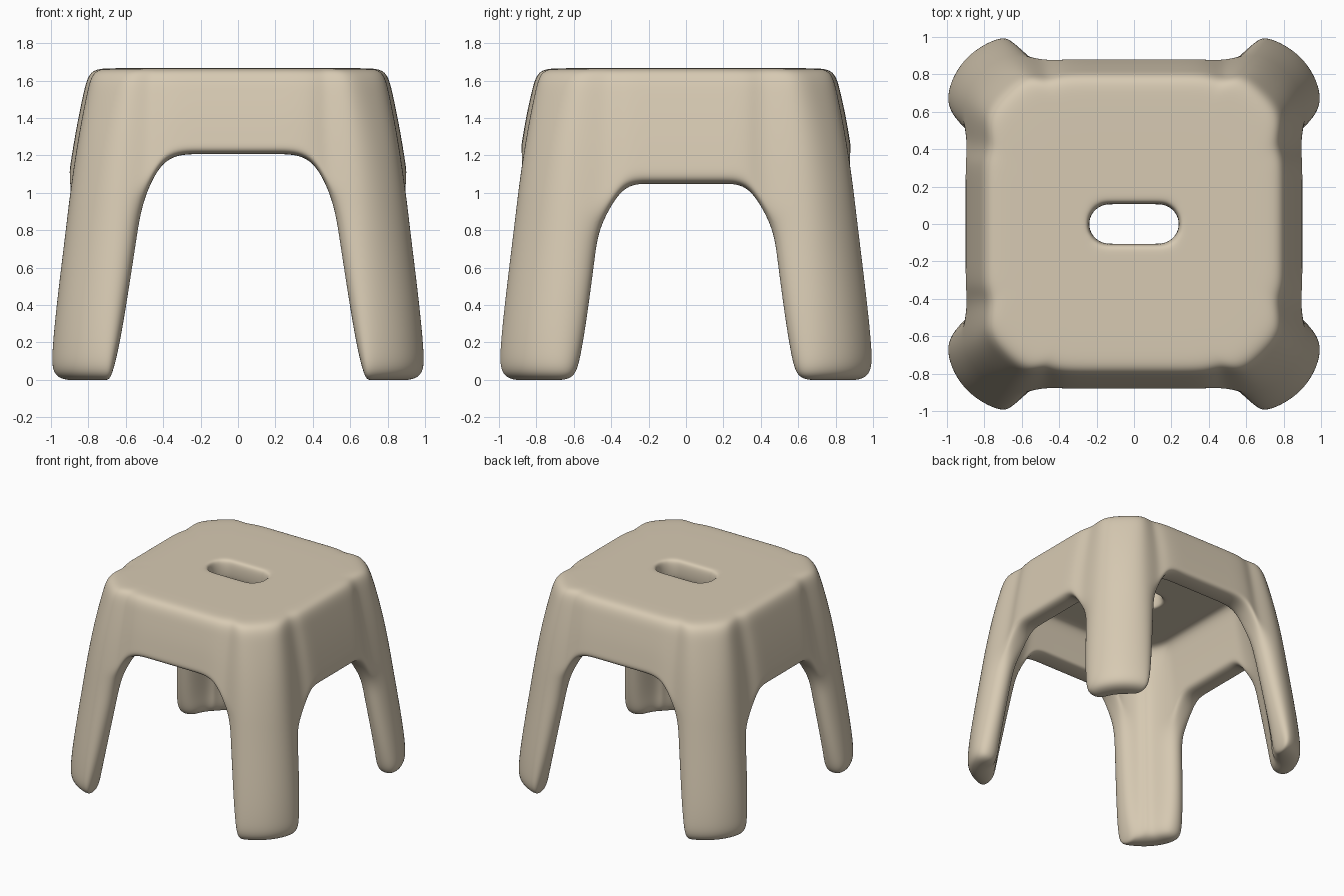
import bpy, bmesh
from math import cos, sin, pi
from mathutils import Vector

cube = bpy.data.objects.get("Cube")
if cube:
    bpy.data.objects.remove(cube, do_unlink=True)

mat = bpy.data.materials.new("warm_beige")
mat.use_nodes = True
beige = (0.68, 0.59, 0.45, 1)
mat.diffuse_color = beige
bsdf = mat.node_tree.nodes["Principled BSDF"]
bsdf.inputs["Base Color"].default_value = beige
bsdf.inputs["Roughness"].default_value = 0.6

# Outer half-width of the body by height
TAPER = [(-0.1, 1.015), (0.2, 1.013), (1.15, 0.897), (1.45, 0.848), (1.6, 0.81), (1.7, 0.785)]
# Lower edge height of each column, from front middle round the corner to side middle
ARCH = [1.205, 1.205, 1.205, 0.96, 0.93, 0.9, 0.86, 0.82, 1.045, 1.045, 1.045]
LEG_ROWS = [-0.008, 0.17, 0.45, 0.8]
SKIRT_ROWS = [0, 0.2, 0.6, 1]
WALL, SEAT_TOP, SEAT_BOTTOM = 0.18, 1.667, 1.5
COLS, LEG_COLS = range(11), range(3, 8)


def half_width(z):
    for (z0, w0), (z1, w1) in zip(TAPER, TAPER[1:]):
        if z <= z1:
            return w0 + (w1 - w0) * (z - z0) / (z1 - z0)
    return TAPER[-1][1]


def section(col, z, inner):
    """Point on the wall at a height; the quarter lies in +x, -y."""
    w = half_width(z)
    wall = w - (WALL if inner else 0)
    # Legs are diagonal slabs with rounded ends
    edge_wall = wall if inner else w - 0.035
    shoulder = w - (0.295 if inner else 0.315 - 0.055 * z)
    shoulder_wall = w - 0.235 if inner else w
    corner = w - (0.28 if inner else 0.105)
    foot_round = max(0, 0.2 - z) * 0.12
    front_edge = max(0.655 - 0.155 * z, 0.47) + foot_round
    side_edge = max(0.565 - 0.13 * z, 0.42) + foot_round
    if col < 3:
        return Vector(((0, 0.2, 0.4)[col], -wall, z))
    if col > 7:
        return Vector((wall, -(0.34, 0.2, 0)[col - 8], z))
    return (Vector((front_edge, -edge_wall, z)),
            Vector((shoulder, -shoulder_wall, z)),
            Vector((corner, -corner, z)),
            Vector((shoulder_wall, -shoulder, z)),
            Vector((edge_wall, -side_edge, z)))[col - 3]


def slot(col, z):
    """Rounded hand hole outline."""
    if col < 2:
        return Vector((0.07 * col, -0.104, z))
    a = pi / 2 * (10 - col) / 8
    return Vector((0.13 + 0.108 * cos(a), -0.104 * sin(a), z))


def column(col, inner):
    """All points of one column, from foot (or arch) up and in to the hand hole."""
    pts, za = {}, ARCH[col]
    if col in LEG_COLS:
        for r, t in enumerate(LEG_ROWS):
            pts[r] = section(col, za * t, inner)
    top = 1.38 if inner else 1.54
    for r, t in enumerate(SKIRT_ROWS):
        pts[4 + r] = section(col, za + (top - za) * t, inner)
    seat_z = SEAT_BOTTOM if inner else SEAT_TOP
    rim = section(col, seat_z if inner else seat_z - 0.006, inner)
    hole = slot(col, seat_z)
    pts[8] = rim
    ring = Vector((rim.x * 0.87, rim.y * 0.87, seat_z))
    for r, t in enumerate((0, 0.5, 0.92, 1)):
        pts[9 + r] = ring.lerp(hole, t)
    return pts


# Quarter of the stool: outer and inner skins joined by a rim
bm = bmesh.new()
skins = []
for inner in (False, True):
    skins.append({(r, c): bm.verts.new(p)
                  for c in COLS for r, p in column(c, inner).items()})
outer, inside = skins
for skin in skins:
    for r in range(12):
        for c in range(10):
            keys = [(r, c), (r, c + 1), (r + 1, c + 1), (r + 1, c)]
            if all(k in skin for k in keys):
                bm.faces.new([skin[k] for k in keys])

partner = {v: inside[k] for k, v in outer.items()}
place = {v: k for k, v in outer.items()}
for e in list(bm.edges):
    a, b = e.verts
    if a not in partner or not e.is_boundary:
        continue
    if place[a][1] == place[b][1] and place[a][1] in (0, 10):
        continue  # mirror seams stay open
    bm.faces.new((a, b, partner[b], partner[a]))
bmesh.ops.recalc_face_normals(bm, faces=bm.faces)
# Make sure the seat faces upward
seat_face = next(f for f in bm.faces if all(v in place and place[v][0] in (9, 10) for v in f.verts))
if seat_face.normal.z < 0:
    bmesh.ops.reverse_faces(bm, faces=bm.faces)
for f in bm.faces:
    f.smooth = True

mesh = bpy.data.meshes.new("stool_body")
bm.to_mesh(mesh)
bm.free()
mesh.materials.append(mat)
stool = bpy.data.objects.new("stool_body", mesh)
bpy.context.collection.objects.link(stool)

# Mirror to four legs and round everything off
mirror = stool.modifiers.new("Mirror", 'MIRROR')
mirror.use_axis = (True, True, False)
mirror.use_clip = True
mirror.merge_threshold = 0.001
subsurf = stool.modifiers.new("Subdivision", 'SUBSURF')
subsurf.levels = subsurf.render_levels = 3
